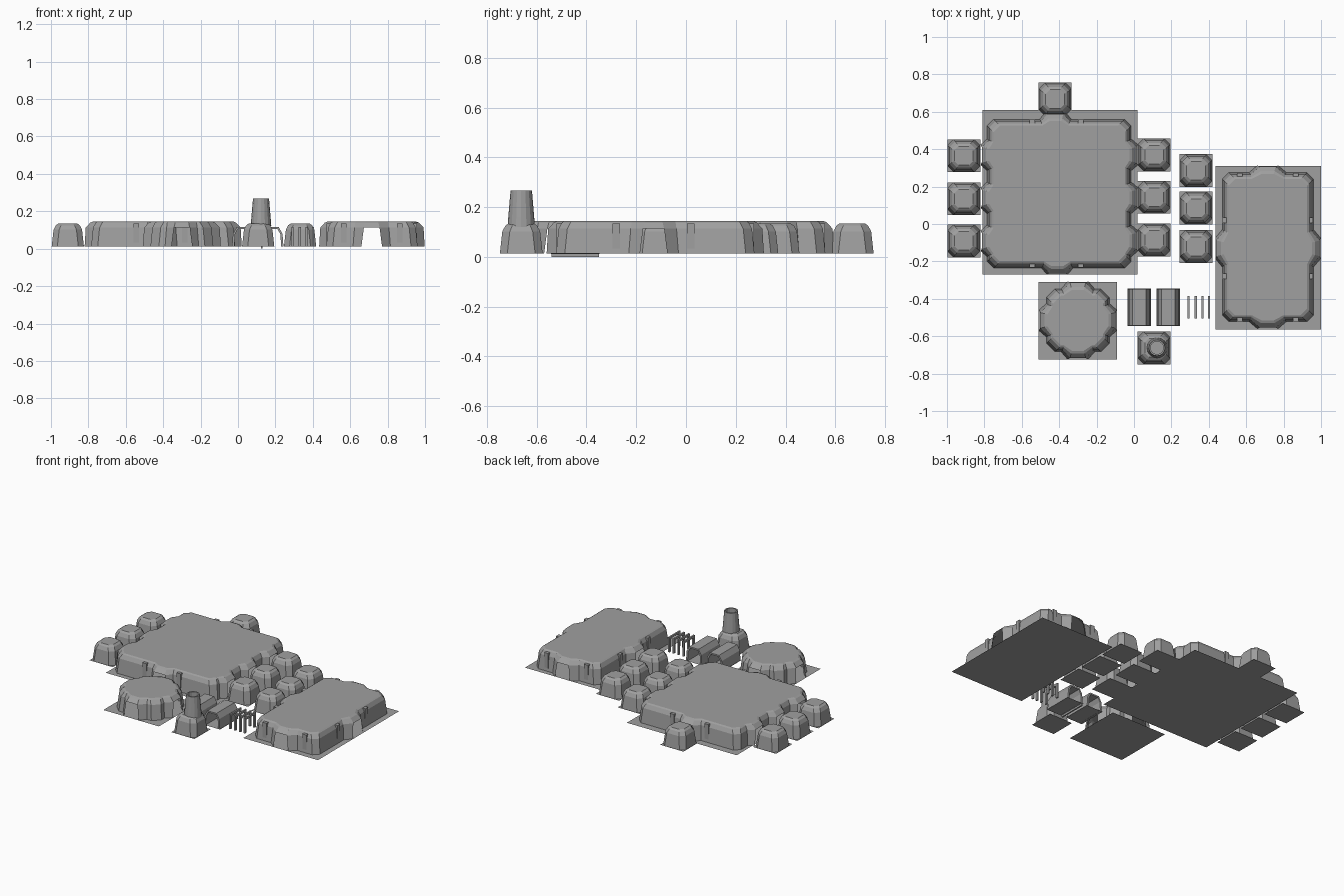
import bpy, bmesh, math
from mathutils import Vector

if "Cube" in bpy.data.objects:
    bpy.data.objects.remove(bpy.data.objects["Cube"])

GREY = bpy.data.materials.new("concrete_grey")
GREY.use_nodes = True
GREY.diffuse_color = (0.35, 0.35, 0.35, 1)
GREY.node_tree.nodes["Principled BSDF"].inputs["Base Color"].default_value = (0.35, 0.35, 0.35, 1)
FLOOR, EAVE, ROOF = 0.013, 0.113, 0.145


def make(name, bm):
    bmesh.ops.recalc_face_normals(bm, faces=bm.faces)
    mesh = bpy.data.meshes.new(name)
    bm.to_mesh(mesh)
    bm.free()
    mesh.materials.append(GREY)
    obj = bpy.data.objects.new(name, mesh)
    bpy.context.collection.objects.link(obj)
    return obj


def plate(name, x0, x1, y0, y1, z=FLOOR):
    bm = bmesh.new()
    bm.faces.new([bm.verts.new((x, y, z)) for x, y in ((x0, y0), (x1, y0), (x1, y1), (x0, y1))])
    return make(name, bm)


def block(name, x, y, z, sx, sy, sz):
    bm = bmesh.new()
    bmesh.ops.create_cube(bm, size=1)
    for v in bm.verts:
        v.co = (x + v.co.x * sx, y + v.co.y * sy, z + v.co.z * sz)
    return make(name, bm)


def outline(rect, inset, cut, doors, reach, w_in, w_out):
    """Chamfered rectangle, counter-clockwise, with tapered door bays on its sides."""
    x0, x1, y0, y1 = rect[0] + inset, rect[1] - inset, rect[2] + inset, rect[3] - inset
    corners = [Vector(c) for c in ((x0, y0), (x1, y0), (x1, y1), (x0, y1))]
    pts, bays = [], []
    for side, start in enumerate(corners):
        end = corners[(side + 1) % 4]
        along = (end - start).normalized()
        out = Vector((along.y, -along.x))
        pts.append(start + along * cut)
        places = [c for s, c in doors if s == side]
        for c in sorted(places, reverse=side > 1):
            mid = start.copy()
            mid[side % 2] = c
            pts.append(mid - along * w_out)
            bays.append(len(pts))
            pts += [mid - along * w_in + out * (reach + inset),
                    mid + along * w_in + out * (reach + inset),
                    mid + along * w_out]
        pts.append(end - along * cut)
    return pts, bays


def shell(name, rect, levels, doors=()):
    """Loft stacked outlines, cap the roof and open a framed doorway in each bay."""
    bm = bmesh.new()
    rings = []
    for z, inset, cut, reach, w_in, w_out in levels:
        pts, bays = outline(rect, inset, cut, doors, reach, w_in, w_out)
        rings.append([bm.verts.new((p.x, p.y, z)) for p in pts])
    n = len(rings[0])
    openings = []
    for k in range(len(rings) - 1):
        low, high = rings[k], rings[k + 1]
        for i in range(n):
            j = (i + 1) % n
            face = bm.faces.new((low[i], low[j], high[j], high[i]))
            if k == 0 and i in bays:
                openings.append(face)
    bm.faces.new(rings[-1])
    if openings:
        bmesh.ops.inset_individual(bm, faces=openings, thickness=0.01, depth=-0.006)
        bmesh.ops.delete(bm, geom=openings, context='FACES_ONLY')
    return make(name, bm)


def hall(name, rect, ground, doors, reach, wide, cut):
    plate(name + "_ground", *ground)
    shell(name, rect, [(FLOOR, 0, cut, reach, 0.055, wide),
                       (EAVE, 0.01, cut, reach - 0.006, 0.042, wide - 0.008),
                       (ROOF - 0.006, 0.024, cut, reach - 0.03, 0.036, wide - 0.012),
                       (ROOF, 0.034, cut, reach - 0.045, 0.032, wide - 0.015)], doors)


def buttresses(name, rect, side, centre, gap):
    """Pair of small wall blocks either side of a doorway."""
    for s in (-1, 1):
        edge = (rect[2] + 0.012, rect[1] - 0.012, rect[3] - 0.012, rect[0] + 0.012)[side]
        p = centre + s * gap
        if side % 2:
            block(name, edge, p, 0.075, 0.02, 0.03, 0.12)
        else:
            block(name, p, edge, 0.075, 0.03, 0.02, 0.12)


# Halls: sides are 0 front, 1 left (+x), 2 back, 3 right (-x)
main = (-0.785, -0.015, -0.235, 0.56)
hall("main_hall", main, (-0.81, 0.02, -0.27, 0.61),
     [(0, -0.41), (2, -0.42)] + [(s, y) for s in (1, 3) for y in (0.37, 0.14, -0.09)],
     0.035, 0.085, 0.035)
long = (0.472, 0.96, -0.522, 0.275)
long_doors = [(0, 0.715), (2, 0.715), (1, -0.13), (3, -0.13)]
hall("long_hall", long, (0.435, 1.0, -0.565, 0.31), long_doors, 0.038, 0.1, 0.035)
hall("small_hall", (-0.468, -0.132, -0.683, -0.347), (-0.51, -0.09, -0.725, -0.31),
     [(0, -0.3), (2, -0.3), (1, -0.515), (3, -0.515)], 0.04, 0.09, 0.045)
for side, c in long_doors:
    buttresses("long_hall_buttress", long, side, c, 0.15)
for side in (0, 2):
    buttresses("main_hall_buttress", main, side, -0.415, 0.13)


# Small rooms, each on its own ground plate
def room(name, x, y):
    h = 0.088
    plate(name + "_ground", x - h, x + h, y - h, y + h)
    shell(name, (x - h, x + h, y - h, y + h),
          [(FLOOR, 0.002, 0.03, 0, 0, 0), (0.102, 0.012, 0.03, 0, 0, 0),
           (0.125, 0.024, 0.028, 0, 0, 0), (0.135, 0.038, 0.022, 0, 0, 0)])


for x, rows in ((-0.91, (0.365, 0.135, -0.09)), (0.108, (0.37, 0.143, -0.085)),
                (0.332, (0.285, 0.085, -0.12))):
    for y in rows:
        room("side_room", x, y)
room("back_room", -0.422, 0.668)
room("chimney_room", 0.108, -0.662)

# Hollow tapering chimney
bm = bmesh.new()
rings = [[bm.verts.new((0.123 + r * math.cos(a * math.tau / 16), -0.662 + r * math.sin(a * math.tau / 16), z))
          for a in range(16)]
         for r, z in ((0.055, 0.12), (0.052, 0.16), (0.043, 0.267), (0.034, 0.267), (0.034, 0.2))]
for low, high in zip(rings, rings[1:]):
    for i in range(16):
        bm.faces.new((low[i], low[i - 1], high[i - 1], high[i]))
bm.faces.new(rings[-1])
make("chimney", bm)

# Open-ended corridors
for x in (0.028, 0.183):
    plate("corridor_ground", x - 0.063, x + 0.063, -0.545, -0.345)
    half = [(0.06, FLOOR), (0.055, 0.08), (0.035, 0.115)]
    profile = half + [(-px, z) for px, z in reversed(half)]
    bm = bmesh.new()
    ends = [[bm.verts.new((x + px, y, z)) for px, z in profile] for y in (-0.543, -0.347)]
    for i in range(len(profile) - 1):
        bm.faces.new((ends[0][i], ends[0][i + 1], ends[1][i + 1], ends[1][i]))
    corridor = make("corridor", bm)
    thick = corridor.modifiers.new("thickness", 'SOLIDIFY')
    thick.thickness = 0.012
block("corridor_footing", 0.127, -0.445, 0.007, 0.01, 0.19, 0.014)

# Free-standing door frames
for x in (0.292, 0.33, 0.367, 0.4):
    for s in (-1, 1):
        block("door_frame_post", x, -0.445 + s * 0.052, 0.063, 0.011, 0.016, 0.1)
    block("door_frame_lintel", x, -0.445, 0.108, 0.011, 0.12, 0.014)
